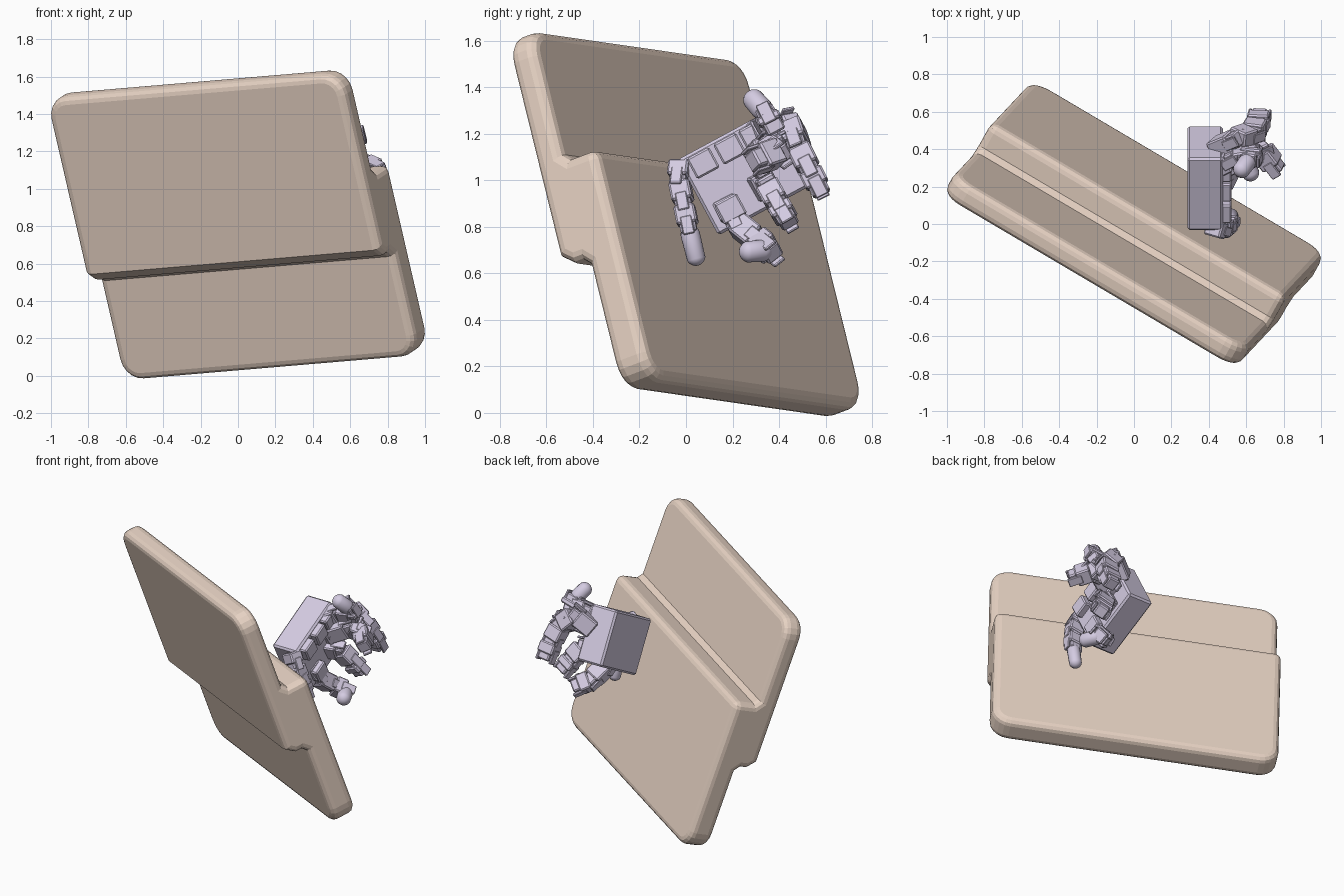
import bpy, bmesh, math
from mathutils import Matrix, Vector

if "Cube" in bpy.data.objects:
    bpy.data.objects.remove(bpy.data.objects["Cube"])

def material(name, col):
    m = bpy.data.materials.new(name)
    m.diffuse_color = col
    m.use_nodes = True
    m.node_tree.nodes["Principled BSDF"].inputs["Base Color"].default_value = m.diffuse_color
    return m

TAN = material("tan", (0.80, 0.65, 0.55, 1))
LILAC = material("lilac", (0.66, 0.60, 0.76, 1))

def finish(name, bm, mat, width, segs):
    bmesh.ops.recalc_face_normals(bm, faces=bm.faces)
    me = bpy.data.meshes.new(name)
    bm.to_mesh(me)
    bm.free()
    ob = bpy.data.objects.new(name, me)
    bpy.context.collection.objects.link(ob)
    me.materials.append(mat)
    if width:
        b = ob.modifiers.new("bevel", 'BEVEL')
        b.width, b.segments, b.limit_method = width, segs, 'ANGLE'
        b.angle_limit = math.radians(60)
    return ob

def frame(origin, x, y, z):
    m = Matrix((x, y, z)).transposed().to_4x4()
    m.translation = origin
    return m

# stepped slab: Z-shaped profile (h down, n backward) extruded along its length
L = Vector((0.859, -0.507, 0.073)).normalized()
H = Vector((0.237, 0.222, -0.946))
H = (H - L * H.dot(L)).normalized()
N = L.cross(H)
a, b, c, o = 0.918, 0.82, 0.15, 0.22
front, back, k = -0.015, -0.02, 0.03      # inner faces of the step, fillet size
profile = [(-b, -c), (o - 0.05, -c), (o, -c + 0.06), (o, front - k), (o + k, front), (b, front),
           (b, c), (-o, c), (-o, back + k), (-o - k, back), (-b, back)]
bm = bmesh.new()
face = bm.faces.new([bm.verts.new((-a, h, n)) for h, n in profile])
ext = bmesh.ops.extrude_face_region(bm, geom=[face])
bmesh.ops.translate(bm, vec=(2 * a, 0, 0),
                    verts=[v for v in ext["geom"] if isinstance(v, bmesh.types.BMVert)])
corners = [e for e in bm.edges if all(abs(abs(v.co.y) - b) < 1e-4 for v in e.verts)
           and abs(e.verts[0].co.x - e.verts[1].co.x) < 1e-4]
bmesh.ops.bevel(bm, geom=corners, offset=0.12, segments=5, profile=0.5, affect='EDGES')
slab = finish("stepped_slab", bm, TAN, 0.042, 3)
slab.matrix_world = frame(Vector((0, 0, 0.815)), L, H, N)

# hand axes: X away from the slab, U and V across the palm
X = Vector((1, 0, 0))
U = Vector((0, 0.88, 0.475)).normalized()
V = X.cross(U)

def box(name, center, axes, size, bev=0.008):
    bm = bmesh.new()
    bmesh.ops.create_cube(bm, size=1)
    bmesh.ops.scale(bm, vec=size, verts=bm.verts)
    ob = finish(name, bm, LILAC, bev, 1)
    ob.matrix_world = frame(Vector(center), *axes)
    return ob

def capsule(name, p, r, length, axes):
    # rounded fingertip: sphere stretched into a pill along the finger
    bm = bmesh.new()
    bmesh.ops.create_uvsphere(bm, u_segments=16, v_segments=10, radius=r)
    for v in bm.verts:
        v.co.z += length / 2 * (1 if v.co.z > 1e-5 else -1)
    for f in bm.faces:
        f.smooth = True
    ob = finish(name, bm, LILAC, 0, 1)
    ob.matrix_world = frame(p, *axes)

def finger(name, pts, w=0.115, tip=True):
    pts = [Vector(p) for p in pts]
    for i, (p, q) in enumerate(zip(pts, pts[1:])):
        d = (q - p).normalized()
        side = d.cross(U if abs(d.dot(U)) < 0.8 else V).normalized()
        axes = (side, d.cross(side), d)
        ln = (q - p).length
        if tip and i == len(pts) - 2:
            capsule(f"{name}_tip", (p + q) / 2, w * 0.42, max(ln - w * 0.7, 0.02), axes)
            continue
        box(f"{name}_link_{i}", (p + q) / 2, axes, (w, w * 0.9, ln * 0.8))
        # servo hub and side brackets at the joint
        box(f"{name}_hub_{i}", q, axes, (w * 0.7, w * 0.7, w * 0.6))
        for s in (-1, 1):
            box(f"{name}_bracket_{i}_{s}", q + side * s * w * 0.46, axes,
                (w * 0.14, w * 0.5, w * 0.8), 0.004)

# palm block with raised pads on the finger side
mid = Vector((0.38, 0.245, 1.03))
box("palm", mid, (X, U, V), (0.19, 0.44, 0.37), 0.012)
for i, (u, v) in enumerate([(-0.13, 0.12), (0.0, 0.12), (0.12, 0.12), (0.1, 0.0), (-0.12, -0.11)]):
    box(f"palm_pad_{i}", mid + X * 0.1 + U * u + V * v, (X, U, V), (0.08, 0.11, 0.1))

# curled fingers and the thumb
finger("upper_finger", [(0.42, 0.3, 1.18), (0.52, 0.35, 1.23), (0.63, 0.37, 1.24),
                        (0.62, 0.35, 1.28), (0.56, 0.27, 1.37)])
finger("outer_finger", [(0.42, 0.40, 1.14), (0.54, 0.45, 1.24), (0.63, 0.48, 1.15),
                        (0.66, 0.53, 1.05), (0.67, 0.57, 0.97)], tip=False)
finger("middle_finger", [(0.45, 0.3, 1.08), (0.6, 0.36, 1.15), (0.68, 0.4, 1.12),
                         (0.75, 0.31, 1.09)], tip=False)
finger("inner_finger", [(0.42, 0.32, 0.98), (0.54, 0.35, 0.98), (0.6, 0.40, 0.89),
                        (0.63, 0.43, 0.84)], tip=False)
finger("lower_finger", [(0.42, 0.16, 0.92), (0.46, 0.21, 0.82), (0.51, 0.31, 0.74),
                        (0.58, 0.36, 0.70), (0.64, 0.24, 0.69)])
finger("thumb", [(0.42, -0.02, 1.08), (0.46, -0.03, 1.0), (0.49, -0.01, 0.9),
                 (0.51, 0.01, 0.8), (0.52, 0.05, 0.64)], 0.1)
